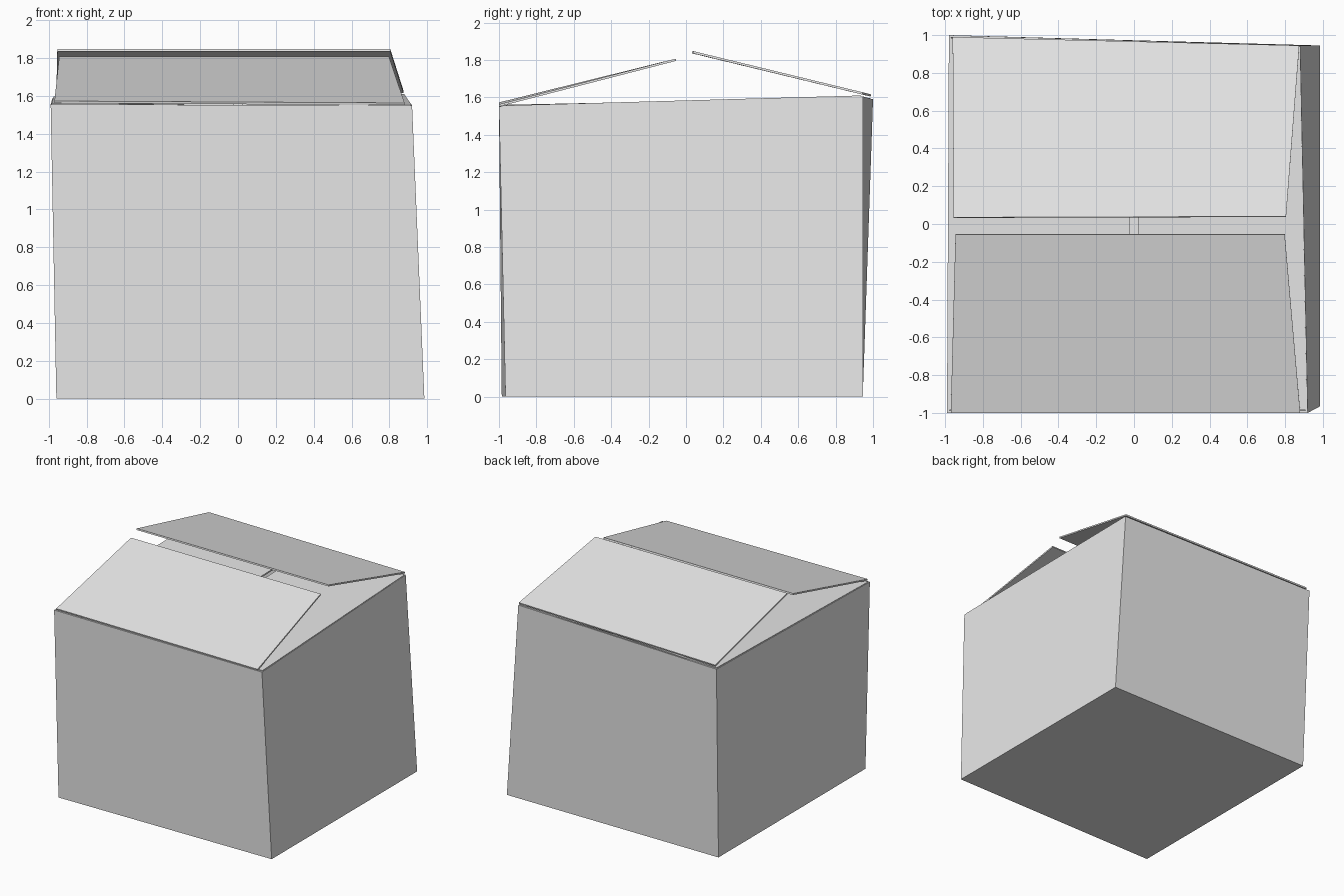
import bpy

if "Cube" in bpy.data.objects:
    bpy.data.objects.remove(bpy.data.objects["Cube"])

CARD = 0.012

grey = bpy.data.materials.new("plain grey card")
grey.diffuse_color = (0.8, 0.8, 0.8, 1)
grey.use_nodes = True
grey.node_tree.nodes["Principled BSDF"].inputs["Base Color"].default_value = grey.diffuse_color


def card_part(name, verts, faces, thickness=CARD):
    """Sheet of card thickened away from its outer side."""
    mesh = bpy.data.meshes.new(name)
    mesh.from_pydata(verts, [], faces)
    mesh.materials.append(grey)
    obj = bpy.data.objects.new(name, mesh)
    bpy.context.collection.objects.link(obj)
    mod = obj.modifiers.new("card thickness", 'SOLIDIFY')
    mod.thickness = thickness
    mod.offset = -1
    mod.use_even_offset = True
    return obj


# Slightly skewed carton, corners run counter-clockwise from front left
base = [(-0.96, -0.985, 0), (0.985, -0.965, 0), (0.985, 0.945, 0), (-0.96, 0.945, 0)]
rim = [(-0.99, -1.0, 1.555), (0.92, -1.0, 1.55), (0.88, 0.945, 1.605), (-0.98, 1.0, 1.59)]
sides = [(i, (i + 1) % 4, (i + 1) % 4 + 4, i + 4) for i in range(4)]
card_part("carton_body", base + rim, [(3, 2, 1, 0)] + sides)

# Flat side flaps that nearly meet in the middle
card_part("right_inner_flap",
          [(0.02, -0.96, 1.556), (0.915, -0.985, 1.556), (0.878, 0.935, 1.61), (0.02, 0.93, 1.60)],
          [(0, 1, 2, 3)])
card_part("left_inner_flap",
          [(-0.985, -0.985, 1.56), (-0.02, -0.96, 1.556), (-0.02, 0.93, 1.60), (-0.975, 0.985, 1.597)],
          [(0, 1, 2, 3)])

# Raised long flaps hinged at the front and back
card_part("front_flap",
          [(-0.97, -1.0, 1.573), (0.88, -1.0, 1.563), (0.798, -0.055, 1.807), (-0.945, -0.055, 1.807)],
          [(0, 1, 2, 3)])
card_part("back_flap",
          [(-0.955, 0.035, 1.847), (0.805, 0.04, 1.847), (0.875, 0.945, 1.627), (-0.96, 0.99, 1.616)],
          [(0, 1, 2, 3)])
